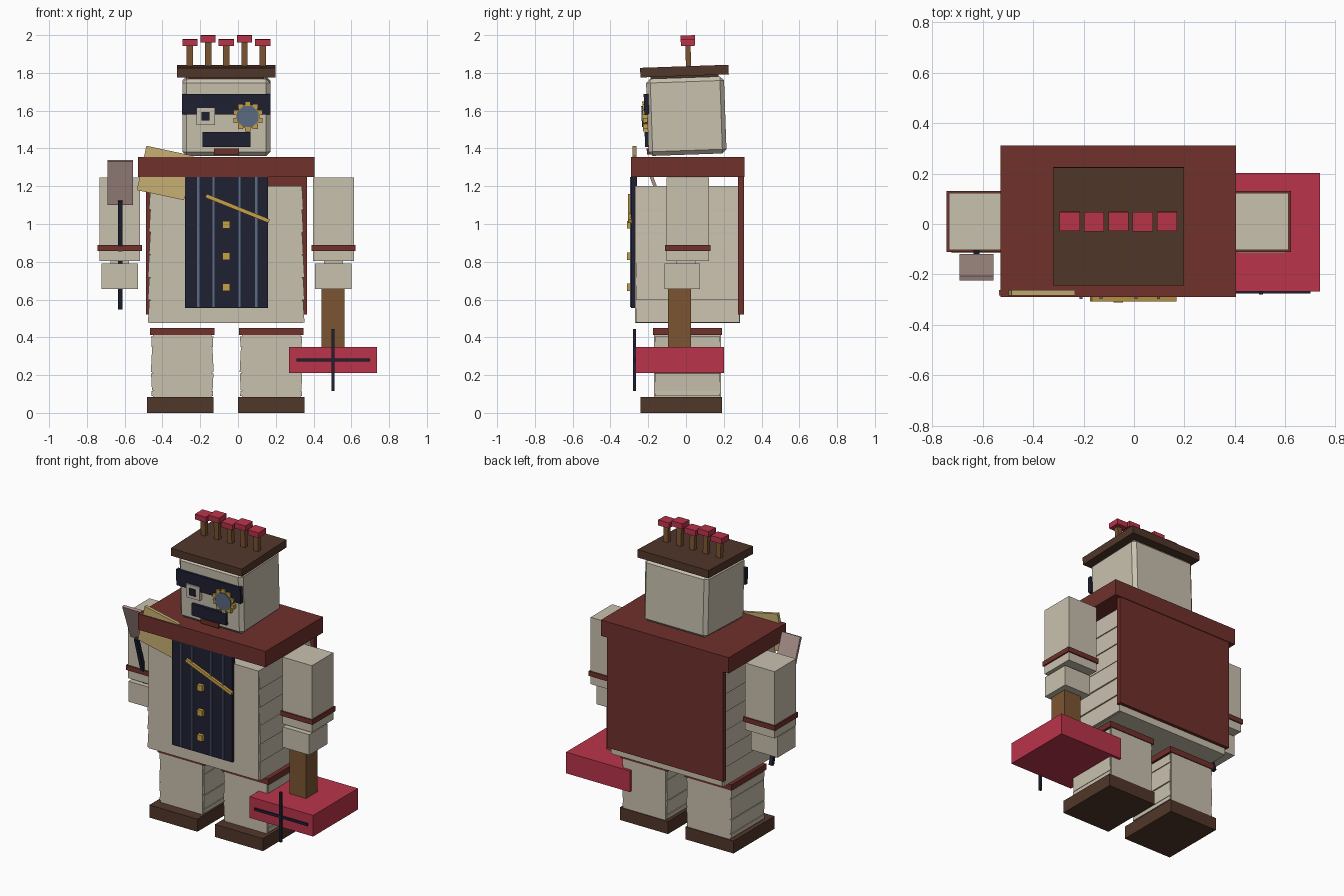
import bpy, math
from mathutils import Matrix, Vector

if "Cube" in bpy.data.objects:
    bpy.data.objects.remove(bpy.data.objects["Cube"])

def mat(name, hexcol):
    def lin(c):
        return c / 12.92 if c <= 0.04045 else ((c + 0.055) / 1.055) ** 2.4
    m = bpy.data.materials.new(name)
    rgb = [lin(int(hexcol[i:i + 2], 16) / 255) for i in (0, 2, 4)]
    m.diffuse_color = (*rgb, 1)
    m.use_nodes = True
    m.node_tree.nodes["Principled BSDF"].inputs["Base Color"].default_value = m.diffuse_color
    return m

CREAM = mat("cream", "C9C1AF")
MAROON = mat("maroon", "70312B")
BROWN = mat("dark_brown", "51372A")
NAVY = mat("navy", "1F2132")
RED = mat("crimson", "BA344A")
WOOD = mat("wood", "7C5532")
GOLD = mat("gold", "C8A048")
SLATE = mat("slate_blue", "5C6B84")
PINK = mat("dusty_pink", "AC938D")
TAN = mat("tan", "C8B074")

def box(name, x, y, z, m, rot=(0, 0, 0), bevel=0):
    """Box from (min, max) ranges on each axis, rotated about its centre."""
    bpy.ops.mesh.primitive_cube_add(size=1, rotation=rot,
        location=[(r[0] + r[1]) / 2 for r in (x, y, z)])
    o = bpy.context.object
    o.name = name
    s = [r[1] - r[0] for r in (x, y, z)]
    o.data.transform(Matrix.Diagonal((*s, 1)))
    o.data.materials.append(m)
    if bevel:
        b = o.modifiers.new("bevel", 'BEVEL')
        b.width, b.segments = bevel, 1
    return o

def disc(name, x, y, z, r, depth, m):
    bpy.ops.mesh.primitive_cylinder_add(vertices=8, radius=r, depth=depth,
        location=(x, y, z), rotation=(math.pi / 2, 0, 0))
    o = bpy.context.object
    o.name = name
    o.data.transform(Matrix.Rotation(math.pi / 8, 4, 'Z'))
    o.data.materials.append(m)
    return o

# Legs and shoes
for side, cx in (("left", -0.295), ("right", 0.175)):
    o = cx + (0.01 if cx < 0 else 0) * -1
    box(side + "_shoe", (o - 0.176, o + 0.176), (-0.24, 0.19), (0, 0.083), BROWN)
    box(side + "_leg", (cx - 0.155, cx + 0.155), (-0.17, 0.185), (0.08, 0.42), CREAM)
    box(side + "_leg_cuff", (cx - 0.171, cx + 0.171), (-0.176, 0.191), (0.412, 0.45), MAROON)
    for i, (z0, z1) in enumerate(((0.09, 0.115), (0.12, 0.21), (0.215, 0.345), (0.35, 0.405))):
        for s in (-1, 1):
            e = cx + s * 0.155
            box(side + "_leg_plank", (e - 0.008, e + 0.008), (-0.165, 0.18), (z0, z1), CREAM,
                (0, -s * 0.05 * (-1) ** i, 0))

# Torso with planked sides
CX = -0.0625
box("torso", (CX - 0.402, CX + 0.402), (-0.27, 0.285), (0.475, 1.2), CREAM)
for i in range(6):
    z = 0.477 + i * 0.12
    for s in (-1, 1):
        e = CX + s * (0.401 - 0.006 * (i // 3))
        box("torso_plank", (e - 0.01, e + 0.01), (-0.265, 0.283), (z, z + 0.118), CREAM, (0, s * -0.06, 0))
box("cape", (-0.487, 0.365), (0.275, 0.306), (0.52, 1.26), MAROON)
box("collar", (-0.53, 0.405), (-0.29, 0.311), (1.25, 1.355), MAROON)

# Vest, stripes, chain and buttons
box("vest", (-0.28, 0.16), (-0.29, -0.26), (0.555, 1.25), NAVY)
for x in (-0.21, -0.13, 0.008, 0.097):
    box("vest_stripe", (x - 0.006, x + 0.006), (-0.297, -0.288), (0.56, 1.248), SLATE)
for z in (0.665, 0.83, 0.995):
    box("button", (CX - 0.019, CX + 0.019), (-0.312, -0.285), (z - 0.02, z + 0.02), GOLD)
box("chain", (-0.183, 0.178), (-0.307, -0.288), (1.072, 1.093), GOLD, (0, math.atan2(0.135, 0.335), 0))
box("shoulder_scarf", (-0.513, -0.258), (-0.283, -0.262), (1.15, 1.39), TAN, (0, 0.21, 0))

# Arms and hands
for side, cx in (("left", -0.626), ("right", 0.505)):
    box(side + "_arm", (cx - 0.108, cx + 0.108), (-0.103, 0.122), (0.803, 1.245), CREAM)
    box(side + "_arm_cuff", (cx - 0.117, cx + 0.117), (-0.111, 0.13), (0.858, 0.89), MAROON)
    box(side + "_hand", (cx - 0.097, cx + 0.097), (-0.115, 0.075), (0.655, 0.79), CREAM)
    box(side + "_wrist", (cx - 0.05, cx + 0.05), (-0.05, 0.05), (0.78, 0.81), CREAM)

# Mallet in the right hand
box("mallet_handle", (0.443, 0.565), (-0.095, 0.027), (0.34, 0.66), WOOD)
box("mallet_head", (0.27, 0.737), (-0.267, 0.202), (0.21, 0.35), RED)
box("mallet_mark_across", (0.31, 0.70), (-0.276, -0.266), (0.272, 0.288), NAVY)
box("mallet_mark_upright", (0.496, 0.512), (-0.28, -0.266), (0.115, 0.445), NAVY)

# Tilted spatula in the left hand
tilt = math.atan2(0.17, 0.57)
half = math.hypot(0.17, 0.57) / 2
box("spatula_rod", (-0.636, -0.612), (-0.097, -0.073), (0.835 - half, 0.835 + half), NAVY, (tilt, 0, 0))
box("spatula_blade", (-0.692, -0.557), (-0.18, -0.162), (1.095, 1.343), PINK, (0.36, 0, 0))

# Head group, leaning slightly forward
HX = -0.062
head_parts = [
    box("head", (HX - 0.233, HX + 0.233), (-0.205, 0.208), (1.367, 1.775), CREAM, bevel=0.022),
    box("hat", (HX - 0.26, HX + 0.26), (-0.234, 0.234), (1.784, 1.835), BROWN),
    box("hat_base", (HX - 0.2, HX + 0.2), (-0.18, 0.18), (1.76, 1.79), BROWN),
    box("eye_band", (HX - 0.235, HX + 0.235), (-0.22, -0.195), (1.588, 1.695), NAVY),
    box("eye_plate", (-0.22, -0.122), (-0.228, -0.2), (1.532, 1.622), CREAM),
    box("pupil", (-0.194, -0.15), (-0.236, -0.225), (1.555, 1.6), NAVY),
    disc("eye_gear", 0.052, -0.217, 1.577, 0.066, 0.024, GOLD),
    disc("eye_lens", 0.052, -0.228, 1.577, 0.061, 0.014, SLATE),
    box("mouth", (-0.187, 0.065), (-0.222, -0.195), (1.415, 1.494), NAVY),
    box("lip", (-0.128, 0.004), (-0.214, -0.19), (1.375, 1.407), MAROON),
]
# Gear teeth
for k in range(10):
    a = math.tau * (k + 0.5) / 10
    x, z = 0.052 + 0.066 * math.cos(a), 1.577 + 0.066 * math.sin(a)
    head_parts.append(box("gear_tooth", (x - 0.014, x + 0.014), (-0.229, -0.205),
                          (z - 0.013, z + 0.013), GOLD))
# Posts with caps on the hat
for i in range(5):
    x = HX + (i - 2) * 0.0965
    top = 1.98 + 0.02 * (i % 2)
    head_parts.append(box("hat_post", (x - 0.017, x + 0.017), (0.009, 0.037), (1.82, top - 0.03), WOOD))
    head_parts.append(box("hat_post_cap", (x - 0.04, x + 0.04), (-0.014, 0.062), (top - 0.038, top - 0.002), RED))
# Lean about the head centre
bpy.context.view_layer.update()
pivot = Vector((0, 0, 1.57))
lean = Matrix.Translation(pivot) @ Matrix.Rotation(math.radians(2), 4, 'X') @ Matrix.Translation(-pivot)
for o in head_parts:
    o.matrix_world = lean @ o.matrix_world
